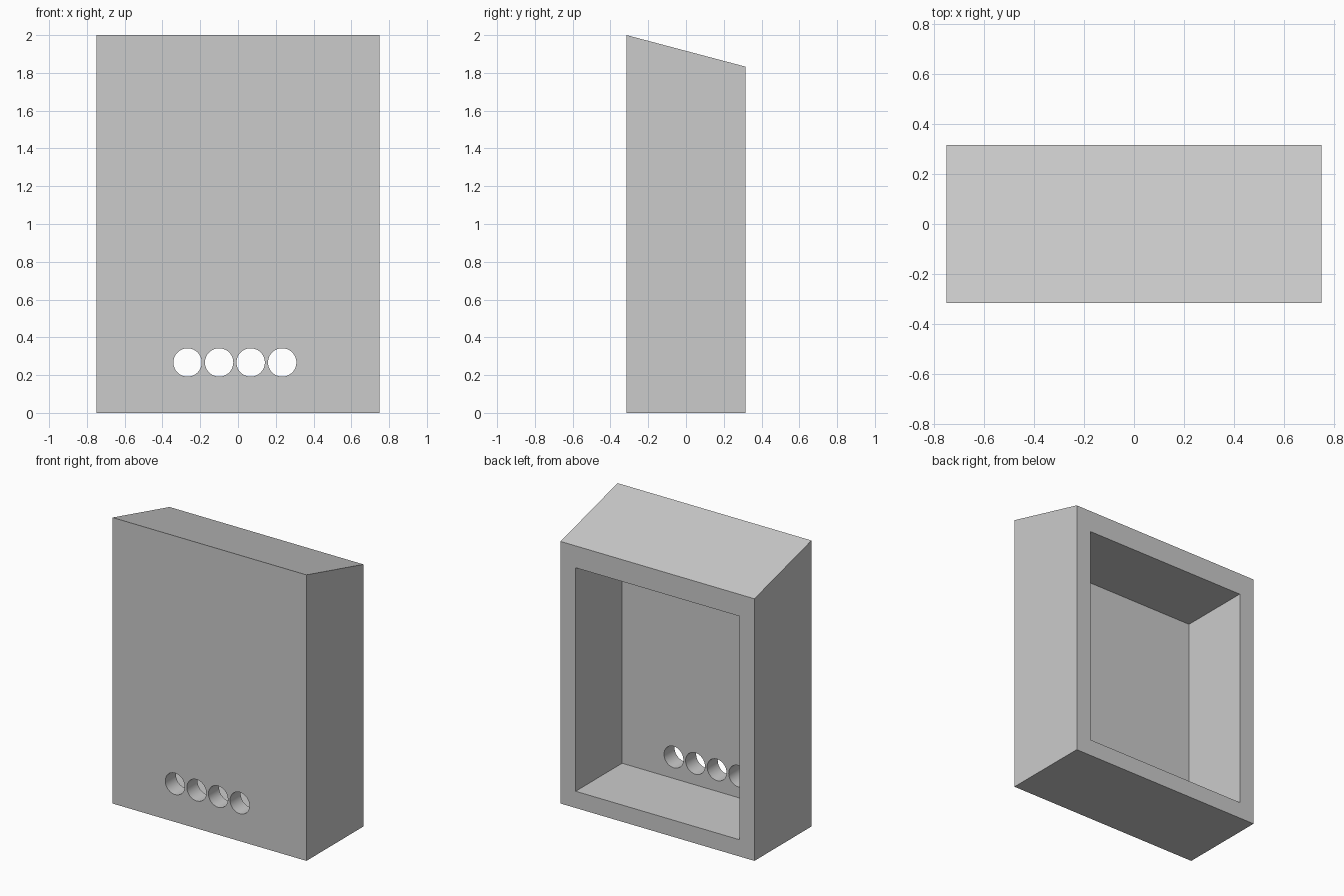
import bpy
import bmesh
import math

if "Cube" in bpy.data.objects:
    bpy.data.objects.remove(bpy.data.objects["Cube"], do_unlink=True)

HALF_W, HALF_D = 0.75, 0.315
FRONT_H, BACK_H = 2.0, 1.833
WALL = 0.117
CAVITY_TOP = 1.68
HOLE_R, HOLE_Z, HOLE_STEP = 0.075, 0.267, 0.167
FIRST_HOLE_X = -0.267

grey = bpy.data.materials.new("plain_grey")
grey.use_nodes = True
colour = (0.6, 0.6, 0.6, 1)
grey.diffuse_color = colour
grey.node_tree.nodes["Principled BSDF"].inputs["Base Color"].default_value = colour


def extrude_profile(name, profile, half_width):
    """Extrude a side profile of (y, z) points along x."""
    bm = bmesh.new()
    face = bm.faces.new([bm.verts.new((-half_width, y, z)) for y, z in profile])
    grown = bmesh.ops.extrude_face_region(bm, geom=[face])["geom"]
    verts = [v for v in grown if isinstance(v, bmesh.types.BMVert)]
    bmesh.ops.translate(bm, verts=verts, vec=(2 * half_width, 0, 0))
    bmesh.ops.recalc_face_normals(bm, faces=bm.faces)
    mesh = bpy.data.meshes.new(name)
    bm.to_mesh(mesh)
    bm.free()
    obj = bpy.data.objects.new(name, mesh)
    bpy.context.collection.objects.link(obj)
    return obj


def cut(target, cutter):
    """Subtract the cutter from the target, then discard it."""
    cutter.hide_render = True
    bpy.context.view_layer.objects.active = target
    mod = target.modifiers.new("cut", "BOOLEAN")
    mod.operation = "DIFFERENCE"
    mod.solver = "EXACT"
    mod.object = cutter
    bpy.ops.object.modifier_apply(modifier=mod.name)
    bpy.data.objects.remove(cutter, do_unlink=True)


# Housing with a sloping roof
housing = extrude_profile("housing", [
    (-HALF_D, 0), (HALF_D, 0), (HALF_D, BACK_H), (-HALF_D, FRONT_H)], HALF_W)
housing.data.materials.append(grey)

# Cavity open at the back
inner, outer = -HALF_D + WALL, HALF_D + 0.1
cut(housing, extrude_profile("cavity_cutter", [
    (inner, WALL), (outer, WALL), (outer, CAVITY_TOP), (inner, CAVITY_TOP)],
    HALF_W - WALL))

# Row of round holes through the front panel
for i in range(4):
    bpy.ops.mesh.primitive_cylinder_add(
        vertices=64, radius=HOLE_R, depth=0.3,
        location=(FIRST_HOLE_X + i * HOLE_STEP, -HALF_D, HOLE_Z),
        rotation=(math.pi / 2, 0, 0))
    cut(housing, bpy.context.object)

# Smooth hole walls, crisp edges elsewhere
bpy.ops.object.select_all(action="DESELECT")
housing.select_set(True)
bpy.context.view_layer.objects.active = housing
bpy.ops.object.shade_smooth_by_angle(angle=math.radians(30))
